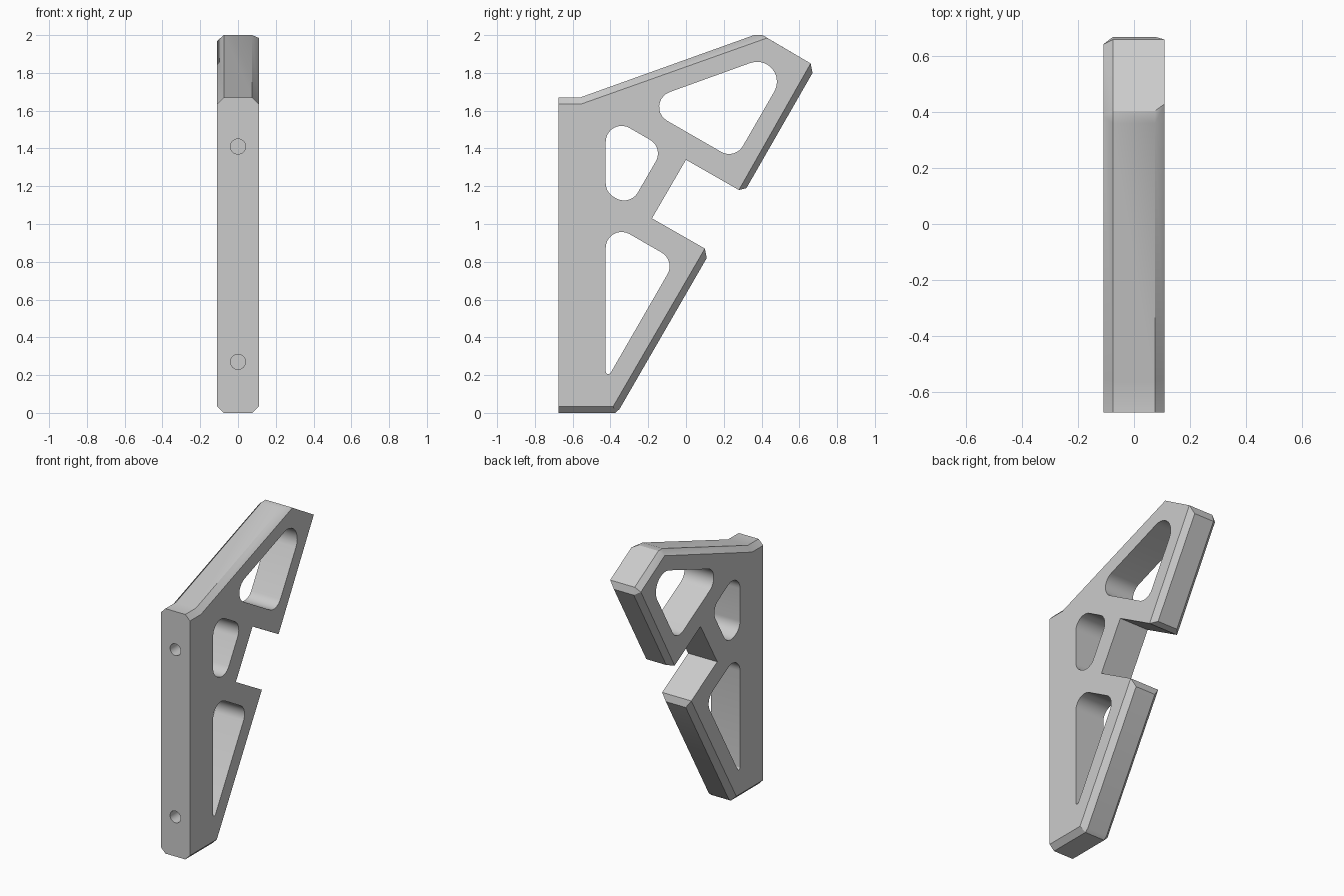
import bpy, bmesh, math
from mathutils import Vector

cube = bpy.data.objects.get("Cube")
if cube:
    bpy.data.objects.remove(cube, do_unlink=True)

HALF, FLAT = 0.11, 0.075      # half width of the bracket, and of its flat rim
R = 0.084                     # usual corner radius of the windows

grey = bpy.data.materials.new("plain_grey")
grey.use_nodes = True
grey.diffuse_color = (0.6, 0.6, 0.6, 1)
grey.node_tree.nodes["Principled BSDF"].inputs["Base Color"].default_value = (0.6, 0.6, 0.6, 1)


def loft(name, rings):
    """Join equal-length (y, z) outlines placed at given x into a closed solid."""
    bm = bmesh.new()
    rows = [[bm.verts.new((x, y, z)) for y, z in pts] for x, pts in rings]
    n = len(rows[0])
    for a, b in zip(rows, rows[1:]):
        for i in range(n):
            j = (i + 1) % n
            bm.faces.new((a[i], a[j], b[j], b[i]))
    bm.faces.new(rows[0])
    bm.faces.new(rows[-1])
    bmesh.ops.remove_doubles(bm, verts=bm.verts, dist=0.0005)
    bmesh.ops.recalc_face_normals(bm, faces=bm.faces)
    mesh = bpy.data.meshes.new(name)
    bm.to_mesh(mesh)
    bm.free()
    mesh.materials.append(grey)
    obj = bpy.data.objects.new(name, mesh)
    bpy.context.collection.objects.link(obj)
    return obj


def rounded(corners, steps=10):
    """Round each (y, z, radius) corner of a convex outline."""
    out = []
    for i, (y, z, r) in enumerate(corners):
        p = Vector((y, z))
        a = (Vector(corners[i - 1][:2]) - p).normalized()
        b = (Vector(corners[(i + 1) % len(corners)][:2]) - p).normalized()
        half = a.angle(b) / 2
        centre = p + (a + b).normalized() * r / math.sin(half)
        start = p + a * r / math.tan(half) - centre
        end = p + b * r / math.tan(half) - centre
        sweep = math.pi - 2 * half
        for k in range(steps + 1):
            t = k / steps
            out.append(centre + (start * math.sin((1 - t) * sweep)
                                 + end * math.sin(t * sweep)) / math.sin(sweep))
    return out


def cut(body, cutter):
    cutter.hide_render = True
    mod = body.modifiers.new("cut", 'BOOLEAN')
    mod.operation = 'DIFFERENCE'
    mod.solver = 'EXACT'
    mod.object = cutter
    bpy.context.view_layer.objects.active = body
    bpy.ops.object.modifier_apply(modifier=mod.name)
    bpy.data.objects.remove(cutter, do_unlink=True)


# Bracket outline: the rim, and the same points on the side faces
rim = [(-.675, 0), (-.375, 0), (-.352, .02), (.11, .82), (.10, .87), (-.18, 1.03),
       (0, 1.34), (.28, 1.18), (.32, 1.19), (.67, 1.80), (.66, 1.85),
       (.405, 2), (.36, 2), (-.56, 1.67), (-.675, 1.67)]
foot, heel, lip = (-.385, .035), (.10, .87), (.28, 1.18)


def side(tip, shoulder):
    return [(-.675, .035), foot, foot, heel, heel, (-.18, 1.03), (0, 1.34),
            lip, lip, tip, tip, shoulder, shoulder, (-.555, 1.635), (-.675, 1.635)]


# The end edge is chamfered on the right-hand (-x) side only
bracket = loft("bracket", [(-HALF, side((.643, 1.82), (.387, 1.97))), (-FLAT, rim),
                           (FLAT, rim), (HALF, side((.66, 1.85), (.43, 1.985)))])

# Three rounded windows through the sides
windows = {
    "lower_window": [(-.425, .167, .014), (-.056, .807, R), (-.425, 1.019, R)],
    "middle_window": [(-.425, 1.168, R), (-.297, 1.094, R), (-.118, 1.404, R), (-.425, 1.581, R)],
    "upper_window": [(-.257, 1.637, R), (.259, 1.340, R), (.611, 1.95, .105)],
}
for name, corners in windows.items():
    outline = rounded(corners)
    cut(bracket, loft(name, [(-.3, outline), (.3, outline)]))

# Two blind screw holes in the front
for z in (.27, 1.41):
    bpy.ops.mesh.primitive_cylinder_add(vertices=32, radius=.04, depth=.3,
                                        location=(0, -.675, z), rotation=(math.pi / 2, 0, 0))
    hole = bpy.context.object
    hole.name = "screw_hole"
    hole.data.materials.append(grey)
    cut(bracket, hole)

bpy.ops.object.select_all(action='DESELECT')
bracket.select_set(True)
bpy.context.view_layer.objects.active = bracket
bpy.ops.object.shade_smooth_by_angle(angle=math.radians(29))
